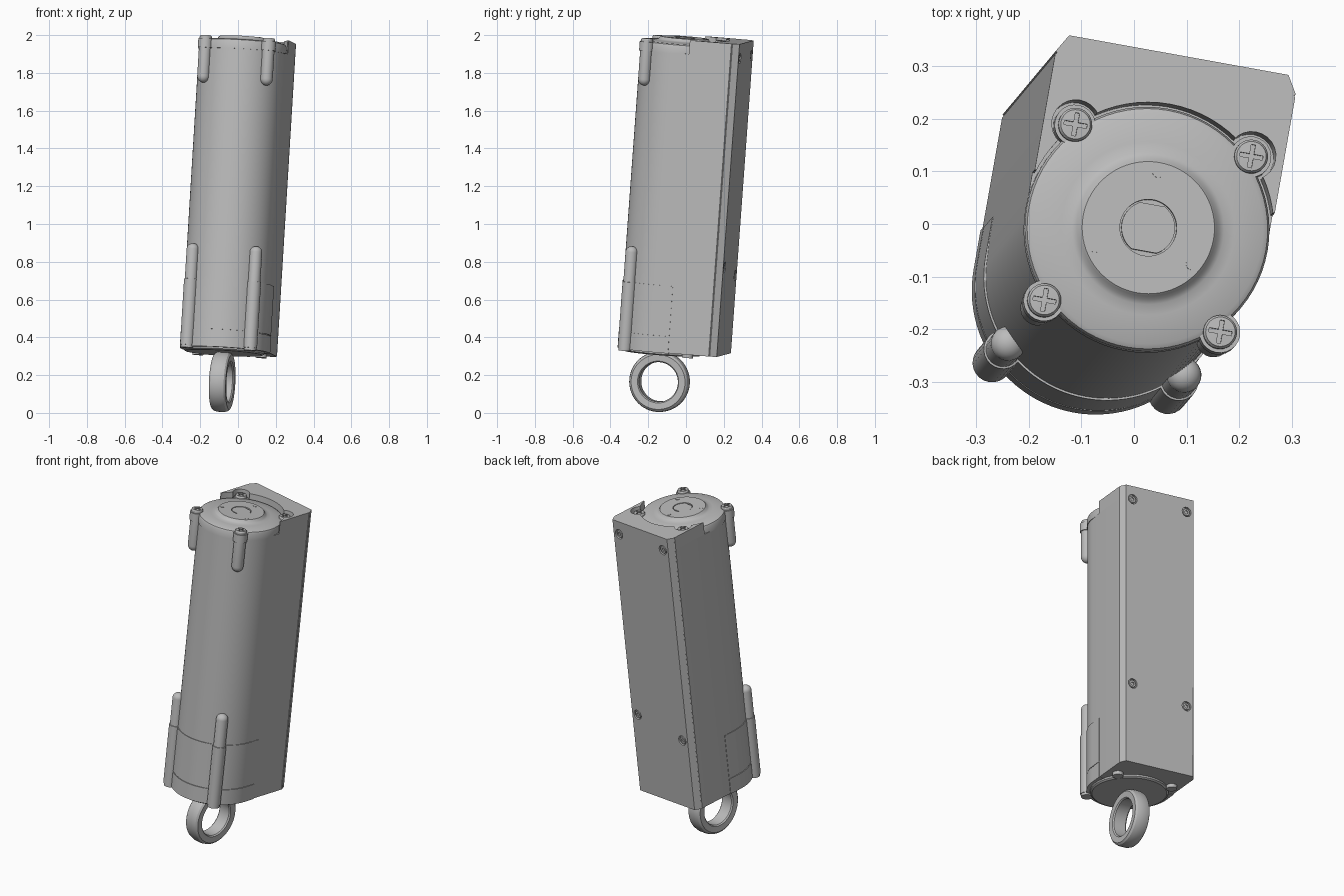
import bpy, bmesh, math
from mathutils import Matrix, Vector

if "Cube" in bpy.data.objects:
    bpy.data.objects.remove(bpy.data.objects["Cube"], do_unlink=True)

# Leaning frame shared by every part
up = Vector((0.061, 0.073, 1)).normalized()
side = Vector((0.985, -0.174, 0))
side = (side - up * side.dot(up)).normalized()
back = up.cross(side)
FRAME = Matrix((side, back, up)).transposed().to_4x4()
FRAME.translation = (-0.094, -0.152, 0)

grey = bpy.data.materials.new("casing_grey")
grey.use_nodes = True
COLOUR = (0.5, 0.5, 0.5, 1)
grey.diffuse_color = COLOUR
grey.node_tree.nodes["Principled BSDF"].inputs["Base Color"].default_value = COLOUR


def finish(name, bm, cutters=()):
    bmesh.ops.recalc_face_normals(bm, faces=bm.faces)
    mesh = bpy.data.meshes.new(name)
    bm.to_mesh(mesh)
    bm.free()
    ob = bpy.data.objects.new(name, mesh)
    bpy.context.collection.objects.link(ob)
    ob.matrix_world = FRAME
    for cutter in cutters:
        mod = ob.modifiers.new("cut", 'BOOLEAN')
        mod.operation, mod.solver, mod.object = 'DIFFERENCE', 'EXACT', cutter
    if cutters:
        graph = bpy.context.evaluated_depsgraph_get()
        ob.data = bpy.data.meshes.new_from_object(ob.evaluated_get(graph))
        ob.modifiers.clear()
        for cutter in cutters:
            bpy.data.objects.remove(cutter, do_unlink=True)
    ob.data.materials.clear()
    ob.data.materials.append(grey)
    bpy.ops.object.select_all(action='DESELECT')
    ob.select_set(True)
    bpy.context.view_layer.objects.active = ob
    bpy.ops.object.shade_smooth_by_angle(angle=math.radians(32))
    return ob


def prism(bm, outline, z0, z1):
    face = bm.faces.new([bm.verts.new((x, y, z0)) for x, y in outline])
    new = bmesh.ops.extrude_face_region(bm, geom=[face])["geom"]
    bmesh.ops.translate(bm, vec=(0, 0, z1 - z0),
                        verts=[v for v in new if isinstance(v, bmesh.types.BMVert)])


def block(bm, x0, x1, y0, y1, z0, z1):
    prism(bm, [(x0, y0), (x1, y0), (x1, y1), (x0, y1)], z0, z1)


def arc(r, a0, a1, n):
    angles = [math.radians(a0 + (a1 - a0) * i / n) for i in range(n + 1)]
    return [(r * math.cos(a), r * math.sin(a)) for a in angles]


def lathe(bm, profile, matrix=Matrix(), steps=72, closed=False):
    pts = profile + profile[:1] if closed else profile
    verts = [bm.verts.new((r, 0, z)) for r, z in pts]
    edges = [bm.edges.new(p) for p in zip(verts, verts[1:])]
    new = bmesh.ops.spin(bm, geom=verts + edges, cent=(0, 0, 0), axis=(0, 0, 1),
                         angle=math.tau, steps=steps, use_duplicate=False)
    every = {v for v in bm.verts if v.is_valid and not v.tag}
    bmesh.ops.remove_doubles(bm, verts=list(every), dist=1e-5)
    fresh = [v for v in bm.verts if not v.tag]
    bmesh.ops.transform(bm, matrix=matrix, verts=fresh)
    for v in fresh:
        v.tag = True


def rod(bm, x, y, r, z0, z1, steps=24):
    lathe(bm, [(0, z0), (r, z0), (r, z1), (0, z1)], Matrix.Translation((x, y, 0)), steps)


R, W, S = 0.23, 0.232, 0.17          # barrel radius, box half width, screw offset
BACK, TOP, FOOT = 0.334, 1.998, 0.335
front = arc(R, 180, 360, 48)
rear = [(W, 0.03), (W, 0.294), (W - 0.003, 0.297), (W, 0.3), (0.212, BACK)]
rear += [(-x, y) for x, y in reversed(rear)]

# Vent grooves, screw pockets, port and slot cut from the housing
cut = bmesh.new()
for i in range(12):
    x = 0.176 - i * 0.032
    near = abs(x) > 0.13
    low = (0.81 if x > 0 else 0.75) + 0.05
    block(cut, x - 0.005, x + 0.005, BACK - 0.015, BACK + 0.02, 1.36, 1.86 if near else 1.95)
    block(cut, x - 0.005, x + 0.005, BACK - 0.015, BACK + 0.02, low if near else 0.61, 1.11)
block(cut, -0.19, -0.08, BACK - 0.006, BACK + 0.02, 0.55, 0.595)
block(cut, -0.2, 0.2, BACK - 0.008, BACK + 0.02, 0.405, 0.53)
block(cut, -0.3, 0.3, 0.275, 0.5, 0.2, 0.385)
block(cut, -0.3, -W + 0.012, 0.237, 0.263, 0.46, 0.64)
COVER_SCREWS = [(S, 1.92), (-S, 1.92), (S, 0.81), (-S, 0.75)]
for x, z in COVER_SCREWS:
    turn = Matrix.Translation((x, BACK, z)) @ Matrix.Rotation(-math.pi / 2, 4, 'X')
    lathe(cut, [(0, -0.012), (0.028, -0.012), (0.028, 0.02), (0, 0.02)], turn, 24)
bm = bmesh.new()
prism(bm, front + rear, FOOT, 1.925)
block_top = [(W, 0.07)] + rear[1:-1] + [(-W, 0.07)]
upper = bmesh.new()
prism(upper, block_top, 1.925, TOP)
cutter = finish("vent_cutter", cut)
cutter.hide_render = True
spare = cutter.copy()
bpy.context.collection.objects.link(spare)
finish("housing", bm, [cutter])

# Upper rear shell, cleared around the round cap
well = bmesh.new()
rod(well, 0, 0, 0.239, 1.9, 2.1, 72)
lobes = bmesh.new()
for sx in (-1, 1):
    rod(lobes, sx * S, S, 0.046, 1.9, 2.1)
wells = [finish("cap_well_cutter", well), finish("lobe_cutter", lobes)]
for w in wells:
    w.hide_render = True
finish("rear_top_shell", upper, [spare] + wells)

# Service plate with its small port, and the cover screws
bm = bmesh.new()
block(bm, -0.193, 0.193, BACK - 0.009, BACK - 0.001, 0.412, 0.523)
cut = bmesh.new()
block(cut, -0.022, 0.022, BACK - 0.006, BACK + 0.02, 0.463, 0.48)
finish("service_plate", bm, [finish("port_cutter", cut)])
bm = bmesh.new()
for x, z in COVER_SCREWS:
    turn = Matrix.Translation((x, BACK, z)) @ Matrix.Rotation(-math.pi / 2, 4, 'X')
    lathe(bm, [(0, -0.009), (0.01, -0.009), (0.01, -0.002), (0.02, -0.002), (0.023, -0.012)], turn, 24)
finish("cover_screws", bm)

# Front sleeve and bottom rim wrapped round the barrel
for name, r, z0, z1 in (("lower_sleeve", 0.234, 0.427, 0.69), ("bottom_rim", 0.235, 0.333, 0.423)):
    bm = bmesh.new()
    prism(bm, arc(r, 180, 360, 48) + [(r, 0.075), (-r, 0.075)], z0, z1)
    finish(name, bm)

# Bosses: long at the foot, short at the head, with rounded ends
bm = bmesh.new()
for sx in (-1, 1):
    for r, z0, z1, end in ((0.033, 0.325, 0.85, 0.88), (0.037, 0.34, 0.69, 0.692), (0.033, 1.93, 1.77, 1.735)):
        dome = [(r * math.cos(t * math.pi / 12), z1 + (end - z1) * math.sin(t * math.pi / 12)) for t in range(6)]
        lathe(bm, [(0, z0), (r, z0)] + dome + [(0, end)], Matrix.Translation((sx * S, -S, 0)), 24)
    rod(bm, sx * S, S, 0.03, 0.315, 0.36)
finish("screw_bosses", bm)

# Cap with raised hub
bm = bmesh.new()
lathe(bm, [(0, 1.92), (0.233, 1.92), (0.233, 1.958), (0.229, 1.967), (0.22, 1.972), (0.165, 1.976),
           (0.145, 1.979), (0.136, 1.984), (0.13, 1.992), (0.126, 1.996), (0.054, 1.996), (0.054, 1.985), (0, 1.985)])
finish("top_cap", bm)
bm = bmesh.new()
for sx in (-1, 1):
    for sy in (-1, 1):
        rod(bm, sx * S, sy * S, 0.039, 1.92, 1.968)
finish("cap_lobes", bm)

# Hub shaft with two flats, and three pins
bm = bmesh.new()
prism(bm, arc(0.051, -62, 62, 16) + arc(0.051, 118, 242, 16), 1.98, 1.994)
finish("hub_shaft", bm)
bm = bmesh.new()
for a in (90, 210, 330):
    x, y = arc(0.108, a, a, 1)[0]
    rod(bm, x, y, 0.011, 1.99, 1.998)
finish("hub_pins", bm)

# Cross-head cap screws
heads, cross = bmesh.new(), bmesh.new()
for sx in (-1, 1):
    for sy in (-1, 1):
        spot = Matrix.Translation((sx * S, sy * S, 0))
        lathe(heads, [(0, 1.96), (0.032, 1.96), (0.032, 1.98), (0.028, 1.986), (0, 1.988)], spot, 32)
        x, y, a, b = sx * S, sy * S, 0.022, 0.004
        plus = [(a, -b), (a, b), (b, b), (b, a), (-b, a), (-b, b),
                (-a, b), (-a, -b), (-b, -b), (-b, -a), (b, -a), (b, -b)]
        prism(cross, [(x + p, y + q) for p, q in plus], 1.98, 2.1)
finish("cap_screws", heads, [finish("cross_cutter", cross)])

# Bottom plate, neck and hanging eye
bm = bmesh.new()
lathe(bm, [(0, 0.36), (0.215, 0.36), (0.215, 0.325), (0.205, 0.318), (0, 0.318)])
rod(bm, 0, 0, 0.04, 0.3, 0.33)
finish("bottom_plate", bm)
bm = bmesh.new()
section = [(0.105, 0.036), (0.111, 0.043), (0.145, 0.045), (0.155, 0.036), (0.16, 0.018)]
section += [(r, -z) for r, z in reversed(section)]
lathe(bm, section, Matrix.Translation((0, 0, 0.166)) @ Matrix.Rotation(math.pi / 2, 4, 'Y'), closed=True)
finish("hanging_eye", bm)
